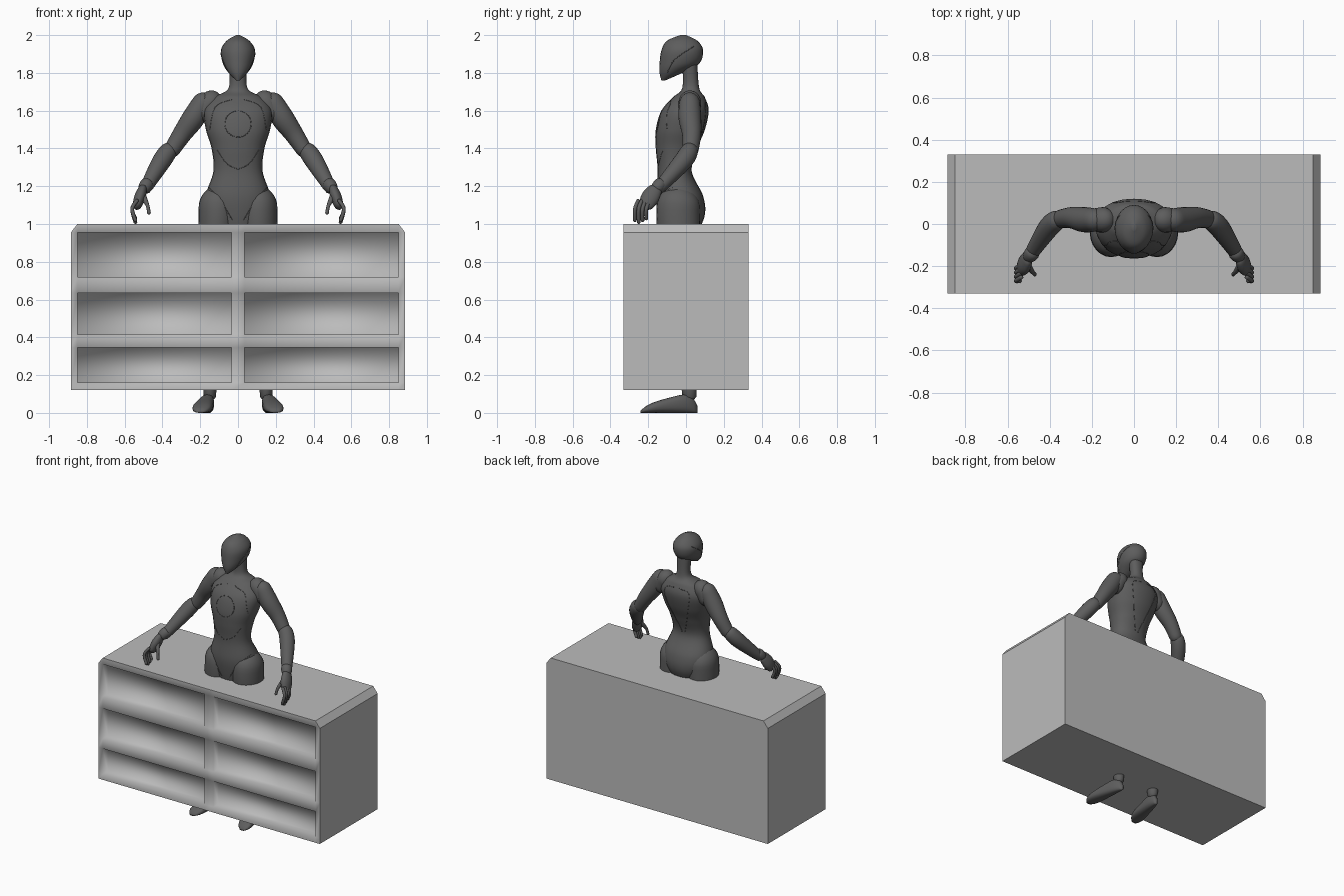
import bpy, bmesh, math
from mathutils import Vector

default_cube = bpy.data.objects.get("Cube")
if default_cube:
    bpy.data.objects.remove(default_cube)


def make_material(name, value):
    mat = bpy.data.materials.new(name)
    mat.use_nodes = True
    colour = (value, value, value, 1)
    mat.diffuse_color = colour
    mat.node_tree.nodes["Principled BSDF"].inputs["Base Color"].default_value = colour
    return mat


light_grey = make_material("light grey", .5)
dark_grey = make_material("dark grey", .11)


def add_object(name, data, mat):
    data.materials.append(mat)
    obj = bpy.data.objects.new(name, data)
    bpy.context.collection.objects.link(obj)
    return obj


def mesh_object(name, bm, mat):
    bmesh.ops.recalc_face_normals(bm, faces=bm.faces)
    mesh = bpy.data.meshes.new(name)
    bm.to_mesh(mesh)
    bm.free()
    return add_object(name, mesh, mat)


def spline(keys, steps=8):
    """Smooth curve through keys of any dimension."""
    keys = [Vector(key) for key in keys]
    padded = [keys[0], *keys, keys[-1]]
    samples = []
    for before, start, end, after in zip(padded, padded[1:], padded[2:], padded[3:]):
        leave, arrive = (end - before) / 2, (after - start) / 2
        for step in range(steps):
            t = step / steps
            bend = (leave * (1 - t) - arrive * t) * t * (1 - t)
            ease = t * t * (3 - 2 * t)
            samples.append(start.lerp(end, ease) + bend)
    return samples + [keys[-1]]


def skin(name, rings, squareness=1, sides=24):
    """Join rings, each given as centre, width vector and depth vector."""
    bm = bmesh.new()
    loops = []
    for centre, width, depth in rings:
        loop = []
        for k in range(sides):
            angle = math.tau * k / sides
            c, s = (math.copysign(abs(w) ** squareness, w) for w in (math.cos(angle), math.sin(angle)))
            loop.append(bm.verts.new(centre + width * c + depth * s))
        loops.append(loop)
    for low, high in zip(loops, loops[1:]):
        for k in range(sides):
            bm.faces.new((low[k], low[k - 1], high[k - 1], high[k]))
    bm.faces.new(loops[0])
    bm.faces.new(loops[-1])
    for face in bm.faces:
        face.smooth = True
    return mesh_object(name, bm, dark_grey)


def column(name, keys, squareness):
    """Upright body part from keys of height, half width, front and back."""
    rings = []
    for z, half, front, back in spline(keys):
        centre = Vector((0, (front + back) / 2, z))
        rings.append((centre, Vector((half, 0, 0)), Vector((0, (back - front) / 2, 0))))
    return skin(name, rings, squareness)


def limb(name, side, keys, up=(0, 1, 0), depth=1):
    """Round-ended tube from keys of x, y, z and radius."""
    samples = spline(keys)
    points = [Vector((side * x, y, z)) for x, y, z, radius in samples]
    rings = []
    for i, point in enumerate(points):
        radius = samples[i][3]
        ahead = points[min(i + 1, len(points) - 1)] - points[max(i - 1, 0)]
        across = Vector(up).cross(ahead).normalized()
        over = ahead.normalized().cross(across)
        reach = min((point - points[0]).length, (point - points[-1]).length) / radius
        reach = min(1, max(reach, .02))
        radius *= math.sqrt(reach * (2 - reach))
        rings.append((point, across * radius, over * radius * depth))
    return skin(name, rings)


def seam(name, target, points, direction, closed=False):
    """Thin trim line projected onto a part along a direction."""
    bpy.context.view_layer.update()
    direction = Vector(direction)
    hits = [target.ray_cast(point - direction, direction) for point in points]
    hits = [location for found, location, normal, index in hits if found]
    curve = bpy.data.curves.new(name, "CURVE")
    curve.dimensions = "3D"
    curve.bevel_depth = .002
    curve.bevel_resolution = 1
    line = curve.splines.new("POLY")
    line.points.add(len(hits) - 1)
    for point, location in zip(line.points, hits):
        point.co = (*location, 1)
    line.use_cyclic_u = closed
    add_object(name, curve, dark_grey)


# Counter: front grid with clipped top corners, extruded back, six recesses
columns = [-.885, -.85, -.035, .035, .85, .885]
levels = [.12, .16, .345, .415, .635, .72, .955, 1]
bm = bmesh.new()
grid = [[bm.verts.new((x, -.33, z)) for x in columns] for z in levels]
recesses = []
for row, (low, high) in enumerate(zip(grid, grid[1:])):
    for col in range(len(columns) - 1):
        corners = [low[col], low[col + 1], high[col + 1], high[col]]
        if high is grid[-1]:
            corners = [v for v in corners if v not in (high[0], high[-1])]
        face = bm.faces.new(corners)
        if col % 2 and row % 2:
            recesses.append(face)
for corner in (grid[-1][0], grid[-1][-1]):
    bm.verts.remove(corner)
front_faces = list(bm.faces)
border = [edge for edge in bm.edges if edge.is_boundary]
extruded = bmesh.ops.extrude_edge_only(bm, edges=border)["geom"]
rear = [item for item in extruded if isinstance(item, bmesh.types.BMVert)]
bmesh.ops.translate(bm, verts=rear, vec=(0, .66, 0))
bm.faces.new(sorted(rear, key=lambda v: math.atan2(v.co.z - .5, v.co.x)))
for edge in border:
    edge.smooth = False
bmesh.ops.recalc_face_normals(bm, faces=bm.faces)
walls = bmesh.ops.inset_individual(bm, faces=recesses, thickness=0, depth=-.06)["faces"]
for face in front_faces + walls:
    face.smooth = True
mesh_object("counter", bm, light_grey)

# Torso with neck, and head
torso = column("torso", [
    (.95, .09, -.13, .06), (1.05, .15, -.15, .1), (1.15, .17, -.16, .09),
    (1.28, .13, -.15, .03), (1.4, .14, -.16, .06), (1.5, .17, -.16, .1),
    (1.6, .18, -.13, .12), (1.67, .13, -.07, .1), (1.72, .05, -.02, .07),
    (1.85, .05, -.02, .06)], .9)
head = column("head", [
    (1.76, .01, -.13, -.11), (1.8, .05, -.14, -.02), (1.85, .08, -.14, .07),
    (1.92, .09, -.13, .09), (1.97, .06, -.1, .06), (2, .01, -.03, 0)], 1)

# Limbs, made once for each side
for side, word in ((1, "left_"), (-1, "right_")):
    limb(word + "shoulder", side, [(.09, .03, 1.67, .05), (.15, .02, 1.64, .06), (.2, .02, 1.54, .05)])
    limb(word + "upper_arm", side, [
        (.16, .02, 1.69, .05), (.23, .02, 1.57, .06), (.3, .03, 1.47, .05), (.37, .02, 1.36, .04)])
    limb(word + "forearm", side, [(.34, .03, 1.42, .04), (.4, -.01, 1.34, .05), (.5, -.16, 1.17, .03)])
    limb(word + "wrist_cuff", side, [(.47, -.12, 1.23, .04), (.51, -.17, 1.17, .03)])
    limb(word + "palm", side, [(.5, -.15, 1.2, .02), (.52, -.19, 1.14, .03), (.54, -.22, 1.08, .02)], depth=1.6)
    for finger in range(4):
        y = .02 * finger - .25
        tip = 1 + .01 * abs(finger - 1)
        limb(f"{word}finger_{finger}", side, [
            (.53, y, 1.13, .01), (.56, y - .02, 1.08, .01), (.54, y - .02, tip, .01)])
    limb(word + "thumb", side, [(.51, -.19, 1.16, .02), (.48, -.23, 1.1, .01), (.47, -.24, 1.05, .01)])
    limb(word + "leg", side, [
        (.11, -.03, 1.2, .09), (.11, -.04, 1, .1), (.14, 0, .5, .06), (.15, .02, .05, .03)], depth=1.15)

    # Foot tapers in height and widens from heel to toe
    rings = []
    for step in range(17):
        t = step / 16
        bulge = max(.1, (1 - abs(2 * t - 1) ** 4)) ** .5
        height = (.06 - .04 * t) * bulge
        centre = Vector((side * (.15 + .05 * t), .06 - .3 * t, height))
        rings.append((centre, Vector(((.03 + .03 * t) * bulge, 0, 0)), Vector((0, 0, height))))
    skin(word + "foot", rings, .8)

    # Trim lines on the body and head
    trims = [
        ("hip_seam", torso, 1, [(.16, 1.2), (.09, 1.12), (.03, 1.02)]),
        ("belly_seam", torso, 1, [(0, 1.29), (.06, 1.32), (.11, 1.39)]),
        ("chest_seam", torso, 1, [(.03, 1.66), (.12, 1.62), (.15, 1.5)]),
        ("back_seam", torso, -1, [(.02, 1.65), (.1, 1.6), (.01, 1.3)]),
    ]
    for name, part, facing, keys in trims:
        points = [Vector((side * x, 0, z)) for x, z in spline(keys)]
        seam(word + name, part, points, (0, facing, 0))
    cheek = [Vector((0, y, z)) for y, z in spline([(-.1, 1.8), (-.06, 1.87), (.04, 1.94)])]
    seam(word + "mask_seam", head, cheek, (-side, 0, 0))

# Chest ring
ring = [Vector((math.sin(a / 5) * .07, 0, 1.53 + math.cos(a / 5) * .07)) for a in range(31)]
seam("chest_ring", torso, ring, (0, 1, 0), closed=True)
